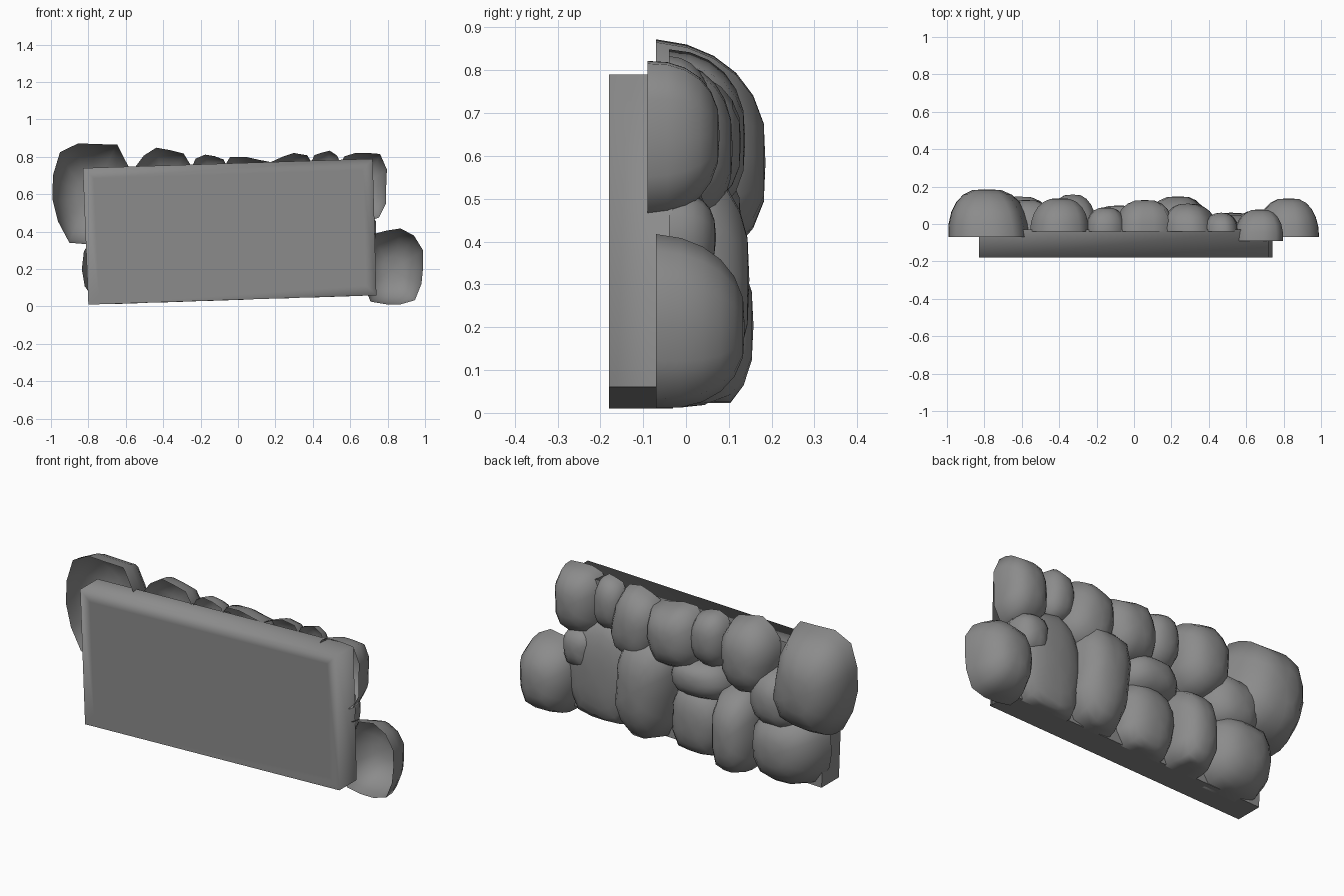
import bpy, bmesh, math, random

if "Cube" in bpy.data.objects:
    bpy.data.objects.remove(bpy.data.objects["Cube"], do_unlink=True)

random.seed(7)

stone = bpy.data.materials.new("grey_stone")
stone.use_nodes = True
GREY = (0.26, 0.26, 0.26, 1)
stone.diffuse_color = GREY
stone.node_tree.nodes["Principled BSDF"].inputs["Base Color"].default_value = GREY


def finish(bm, name):
    """Turn a bmesh into a named, smooth stone object."""
    for f in bm.faces:
        f.smooth = True
    mesh = bpy.data.meshes.new(name)
    bm.to_mesh(mesh)
    bm.free()
    mesh.materials.append(stone)
    obj = bpy.data.objects.new(name, mesh)
    bpy.context.collection.objects.link(obj)
    return obj


def slab(name, outline, front, back):
    """Thick panel, shaded softly over its top and right front edges."""
    bm = bmesh.new()
    lower = [bm.verts.new((x, front, z)) for x, z in outline]
    upper = [bm.verts.new((x, back, z)) for x, z in outline]
    face = bm.faces.new(lower)
    bm.faces.new(reversed(upper))
    count = len(outline)
    for i in range(count):
        j = (i + 1) % count
        bm.faces.new((lower[j], lower[i], upper[i], upper[j]))
    # Outline order: bottom, right, top, left
    soft = [(lower[1], lower[2]), (lower[2], lower[3]), (lower[2], upper[2])]
    for e in bm.edges:
        e.smooth = False
    for pair in soft:
        bm.edges.get(pair).smooth = True
    bm.normal_update()
    bmesh.ops.inset_region(bm, faces=[face], thickness=0.08)
    for e in face.edges:
        e.smooth = True
    bmesh.ops.recalc_face_normals(bm, faces=bm.faces[:])
    return finish(bm, name)


def rock(name, x, z, half_w, half_h, top, tilt, base=-0.04, segments=14, rings=6):
    """Irregular open-backed boulder bulging towards +y."""
    bm = bmesh.new()
    wobble = [1 + random.uniform(-0.06, 0.05) for _ in range(segments)]
    lean_x, lean_z = (random.uniform(-0.1, 0.1) for _ in range(2))
    turn = math.radians(tilt)
    loops = []
    for r in range(rings):
        t = r / rings * math.pi / 2
        spread = math.cos(t) ** 0.8
        rise = math.sin(t) ** 0.95
        loop = []
        for s in range(segments):
            a = s / segments * math.tau
            c, d = math.cos(a), math.sin(a)
            # Squarish outline with small bumps
            radius = wobble[s] / (abs(c) ** 3.2 + abs(d) ** 3.2) ** (1 / 3.2)
            px = half_w * (c * radius * spread + lean_x * rise)
            pz = half_h * (d * radius * spread + lean_z * rise)
            loop.append(bm.verts.new((
                x + px * math.cos(turn) - pz * math.sin(turn),
                base + (top - base) * rise,
                z + px * math.sin(turn) + pz * math.cos(turn))))
        loops.append(loop)
    for a, b in zip(loops, loops[1:]):
        for s in range(segments):
            n = (s + 1) % segments
            bm.faces.new((a[s], b[s], b[n], a[n]))
    cap = bm.faces.new(loops[-1])
    bm.normal_update()
    if cap.normal.y < 0:
        cap.normal_flip()
    bmesh.ops.poke(bm, faces=[cap], offset=0.004)
    # Keep boulders above the slanted bottom edge, or the ground beyond it
    for v in bm.verts:
        floor = 0.035 + 0.033 * v.co.x if x < 0.7 else 0
        v.co.z = max(v.co.z, floor, 0)
        v.co.x = min(max(v.co.x, -1), 1)
    bm.normal_update()
    return finish(bm, name)


slab("backing_slab", [(-0.8, 0.01), (0.74, 0.06), (0.72, 0.79), (-0.83, 0.74)], -0.18, -0.03)

# Each boulder: x, z, half width, half height, peak y, tilt in degrees, base y
top_row = [
    (-.775, .6, .22, .28, .19, 6, -.07),
    (-.4, .64, .155, .2, .14, 0),
    (-.15, .66, .11, .15, .09, 0),
    (.05, .63, .16, .17, .13, -8),
    (.3, .62, .14, .19, .11, 10),
    (.47, .69, .09, .14, .06, 0),
    (.66, .64, .135, .19, .08, 0, -.09),
]
middle_row = [
    (-.57, .46, .17, .16, .13, 10),
    (-.09, .43, .17, .11, .1, 0),
    (.64, .4, .1, .12, .07, 0),
]
bottom_row = [
    (-.63, .2, .2, .2, .15, 0, -.07),
    (-.32, .22, .13, .24, .16, 0),
    (-.07, .19, .16, .19, .09, 0),
    (.22, .3, .165, .29, .15, 4),
    (.53, .29, .2, .29, .06, 0),
    (.83, .21, .165, .2, .14, 0, -.07),
]
for label, row in (("top", top_row), ("middle", middle_row), ("bottom", bottom_row)):
    for i, spec in enumerate(row, 1):
        rock(f"{label}_boulder_{i}", *spec)
